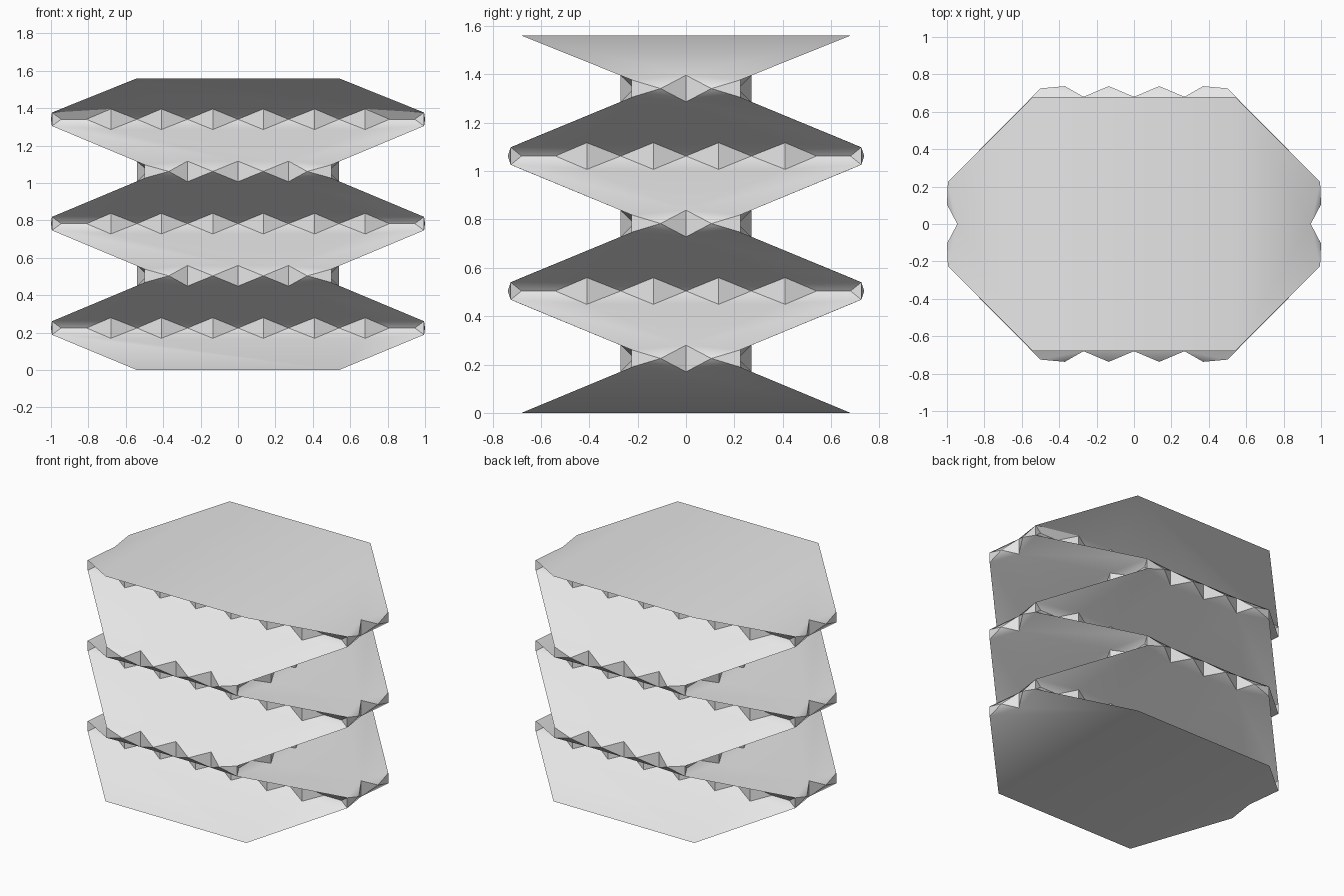
import bpy
import bmesh
import math

if "Cube" in bpy.data.objects:
    bpy.data.objects.remove(bpy.data.objects["Cube"], do_unlink=True)

TIP, CORNER = 0.055, 0.036      # half heights of a diamond crease and a corner edge
STEP, FIRST, TOP = 0.279, 0.225, 1.56
HALF_X, HALF_Y = 0.54, 0.68     # half size of the end caps


def chain(tips, tip_depth, touches, touch_depth, corner, corner_depth):
    """One crease, as (along, depth, half height), mirrored about its middle."""
    half = [(t, tip_depth, TIP) for t in tips]
    half += [(t, touch_depth, 0) for t in touches]
    half.append((corner, corner_depth, CORNER))
    half.sort()
    return [(-t, d, h) for t, d, h in reversed(half) if t > 0] + half


# Creases of the two alternating levels, keyed by the axis the side faces
wide = {
    "y": chain([0.135, 0.41, 0.68], 0.27, [0, 0.27, 0.54, 0.81, 0.945], 0.215, 0.995, 0.225),
    "x": chain([0], 0.945, [0.105], 1.0, 0.225, 0.995),
}
deep = {
    "y": chain([0, 0.27], 0.68, [0.135, 0.37], 0.737, 0.5, 0.725),
    "x": chain([0.135, 0.41], 0.54, [0, 0.27, 0.54, 0.68], 0.483, 0.725, 0.5),
}
cap = {
    "y": [(-HALF_X, HALF_Y, 0), (HALF_X, HALF_Y, 0)],
    "x": [(-HALF_Y, HALF_X, 0), (HALF_Y, HALF_X, 0)],
}
sides = [
    ("y", lambda t, d: (t, -d)),
    ("x", lambda t, d: (d, t)),
    ("y", lambda t, d: (-t, d)),
    ("x", lambda t, d: (-d, -t)),
]

bm = bmesh.new()


def face(points):
    bm.faces.new([bm.verts.new(p) for p in points])


def add_crease(items, place, z):
    """Folded diamonds and the teeth between them; returns the panel borders."""
    def at(item, sign):
        t, d, h = item
        return (*place(t, d), z + sign * h)

    for a, b in zip(items, items[1:]):
        if a[2] and not b[2]:
            face([at(a, -1), at(b, 0), at(a, 1)])
        elif b[2] and not a[2]:
            face([at(a, 0), at(b, -1), at(b, 1)])
    solid = [i for i, item in enumerate(items) if item[2]]
    for i, j in zip(solid, solid[1:]):
        run = items[i:j + 1]
        if len(run) > 2:
            face([at(p, 1) for p in run])
            face([at(p, -1) for p in reversed(run)])
    return [at(items[i], -1) for i in solid], [at(items[i], 1) for i in solid]


# Sloping panels and creases, side by side from bottom to top
for axis, place in sides:
    below = [(*place(t, d), 0) for t, d, h in cap[axis]]
    for level in range(5):
        crease = (wide, deep)[level % 2][axis]
        low, high = add_crease(crease, place, FIRST + level * STEP)
        face(below + low[::-1])
        below = high
    face(below + [(*place(t, d), TOP) for t, d, h in reversed(cap[axis])])

# Flat ends
for z in (0, TOP):
    face([(x * HALF_X, y * HALF_Y, z) for x, y in ((-1, -1), (1, -1), (1, 1), (-1, 1))])

bmesh.ops.remove_doubles(bm, verts=bm.verts[:], dist=0.0005)
bmesh.ops.recalc_face_normals(bm, faces=bm.faces[:])
mesh = bpy.data.meshes.new("folded_tower")
bm.to_mesh(mesh)
bm.free()

grey = bpy.data.materials.new("light_grey")
grey.use_nodes = True
grey.diffuse_color = (0.8, 0.8, 0.8, 1)
grey.node_tree.nodes["Principled BSDF"].inputs["Base Color"].default_value = (0.8, 0.8, 0.8, 1)
mesh.materials.append(grey)

tower = bpy.data.objects.new("folded_tower", mesh)
bpy.context.collection.objects.link(tower)
bpy.ops.object.select_all(action="DESELECT")
tower.select_set(True)
bpy.context.view_layer.objects.active = tower
bpy.ops.object.shade_smooth_by_angle(angle=math.radians(35))
